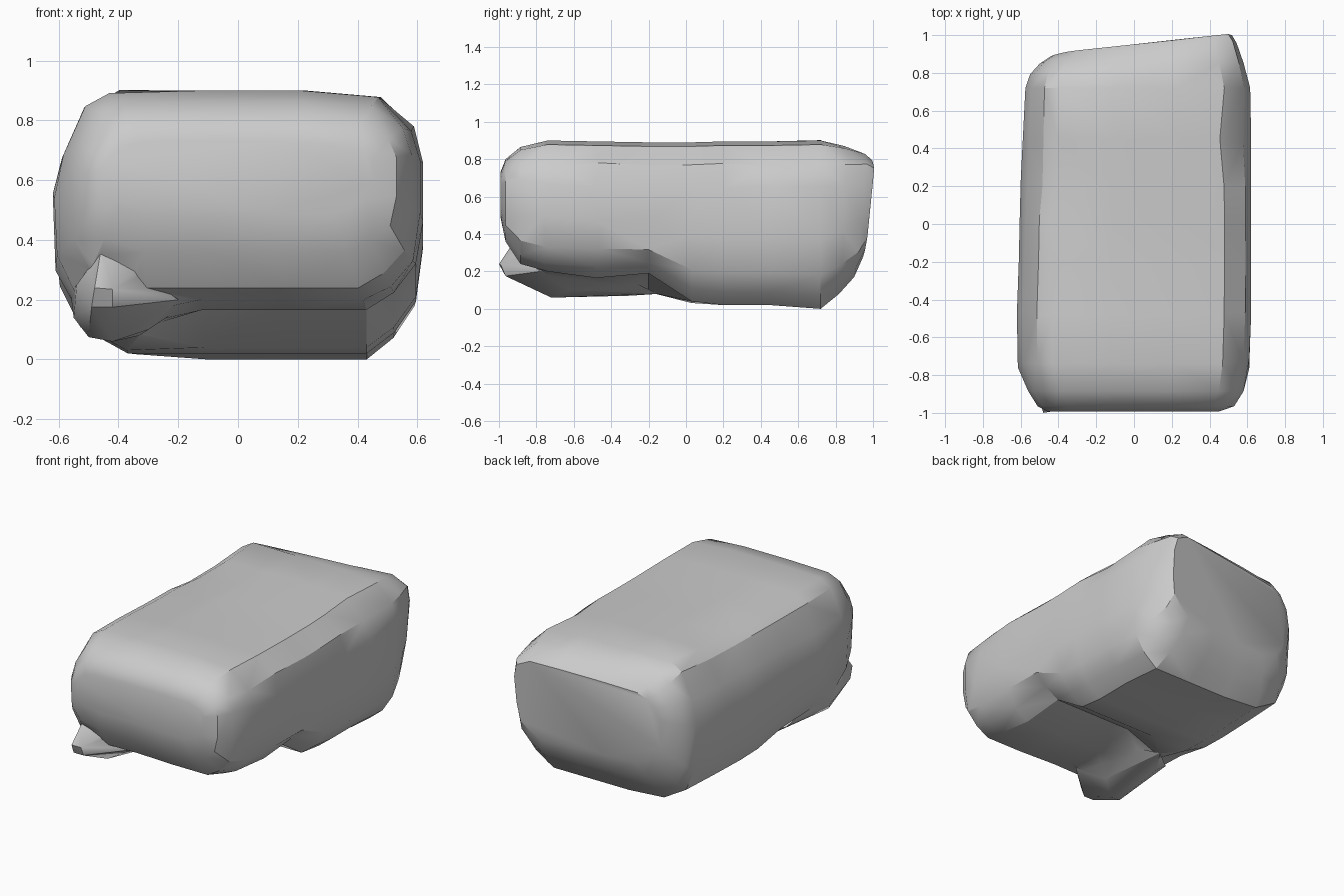
import bpy, bmesh, math, random
from mathutils import Vector

random.seed(4)
cube = bpy.data.objects.get("Cube")
if cube:
    bpy.data.objects.remove(cube, do_unlink=True)

# One stone material
stone = bpy.data.materials.new("stone grey")
stone.use_nodes = True
grey = (0.6, 0.6, 0.6, 1)
stone.diffuse_color = grey
stone.node_tree.nodes["Principled BSDF"].inputs["Base Color"].default_value = grey


def make_object(name, bm):
    bmesh.ops.recalc_face_normals(bm, faces=bm.faces)
    mesh = bpy.data.meshes.new(name)
    bm.to_mesh(mesh)
    bm.free()
    mesh.materials.append(stone)
    obj = bpy.data.objects.new(name, mesh)
    bpy.context.collection.objects.link(obj)
    return obj


# Cross-section outline: u runs across the width, v from underside to top
SECTION = [(-.62, 0), (-.2, 0), (.25, 0), (.69, 0), (.84, .08), (.96, .2),
           (1, .42), (1, .72), (.95, .855), (.77, .975), (.35, 1), (-.2, 1),
           (-.7, .99), (-.83, .94), (-.95, .76), (-1, .6), (-.985, .26), (-.88, .1)]

# Stations from front to back: y, x min, x max, underside z at -x, at +x, top z
STATIONS = [
    (-.992, -.46, .45, .49, .49, .73),
    (-.965, -.51, .53, .36, .36, .80),
    (-.885, -.56, .58, .24, .24, .865),
    (-.74, -.615, .61, .14, .20, .9),
    (-.48, -.62, .62, .10, .165, .895),
    (-.20, -.61, .62, .08, .19, .89),
    (.03, -.605, .62, .03, .04, .89),
    (.20, -.60, .62, .02, .02, .895),
    (.45, -.59, .62, .02, .02, .895),
    (.72, -.575, .615, .02, .0, .9),
    (.82, -.55, .58, .09, .08, .88),
    (.895, -.50, .54, .18, .17, .84),
    (.935, -.44, .515, .28, .28, .80),
]

# Bumps and hollows: centre, radius, shift at the centre
DENTS = [
    ((-.2, -.92, .34), .25, (0, .03, 0)),       # hollow low on the front
    ((.5, .97, .74), .16, (.01, .012, .035)),   # peaked rear corner
    ((-.42, .72, .88), .2, (0, 0, .012)),       # knob on the rear shoulder
    ((-.5, .3, .82), .25, (.02, 0, -.025)),     # dip along the shoulder
    ((.5, .4, .87), .22, (-.035, 0, 0)),        # chipped upper edge
]

# Boulder body: loft through the stations, closed at both ends
bm = bmesh.new()
rings = []
for y, x0, x1, zl, zr, zt in STATIONS:
    ring = []
    for u, v in SECTION:
        x = (x0 + x1) / 2 + u * (x1 - x0) / 2
        t = min(max((u + .66) / .46, 0), 1)
        # a raised underside leaves the upper flanks where they are
        zb = .03 if v > .5 and abs(y) < .8 else zl + (zr - zl) * t
        z = zb + v * (zt - zb)
        # the back leans outward and towards the +x corner
        k = min(max((y - .72) / .18, 0), 1)
        p = Vector((x, y + k * (.05 * u + .08 * (z - .55)), z))
        # the top falls away at the back, most on the -x side
        if v > .9:
            p.z -= k * .025 * (1 - u)
        # light weathering along the flanks
        if -.8 < y < .7 and .25 < z < .8:
            p.y += random.uniform(-.03, .03)
            p.z += random.uniform(-.015, .015)
        for centre, radius, shift in DENTS:
            d = (p - Vector(centre)).length
            if d < radius:
                p += Vector(shift) * (1 - d / radius)
        ring.append(bm.verts.new(p))
    rings.append(ring)
n = len(SECTION)
for a, b in zip(rings, rings[1:]):
    for i in range(n):
        j = (i + 1) % n
        bm.faces.new((a[i], a[j], b[j], b[i]))
bm.faces.new(rings[0])
bm.faces.new(rings[-1])
bmesh.ops.triangulate(bm, faces=[f for f in bm.faces if len(f.verts) == 4])
body = make_object("boulder", bm)

# Knobbly spur under the front corner, widening back into the underside
bm = bmesh.new()
for p in [(-.48, -1, .24), (-.42, -.99, .235), (-.42, -.965, .175), (-.49, -.965, .175),
          (-.5, -.73, .075), (-.42, -.72, .06), (-.3, -.62, .1), (-.55, -.68, .14),
          (-.46, -.92, .36), (-.34, -.9, .3), (-.54, -.82, .25), (-.43, -.3, .07),
          (-.33, -.15, .08), (-.5, -.3, .12), (-.2, -.78, .2), (-.15, -.4, .2),
          (-.56, -.5, .22)]:
    bm.verts.new(p)
bmesh.ops.convex_hull(bm, input=bm.verts)
bmesh.ops.delete(bm, geom=[v for v in bm.verts if not v.link_faces], context='VERTS')
spur = make_object("corner_spur", bm)

# Fuse the spur into the boulder
union = body.modifiers.new("fuse", 'BOOLEAN')
union.operation = 'UNION'
union.solver = 'EXACT'
union.object = spur
bpy.ops.object.select_all(action='DESELECT')
body.select_set(True)
bpy.context.view_layer.objects.active = body
bpy.ops.object.modifier_apply(modifier=union.name)
bpy.data.objects.remove(spur, do_unlink=True)
bpy.ops.object.shade_smooth_by_angle(angle=math.radians(30))
